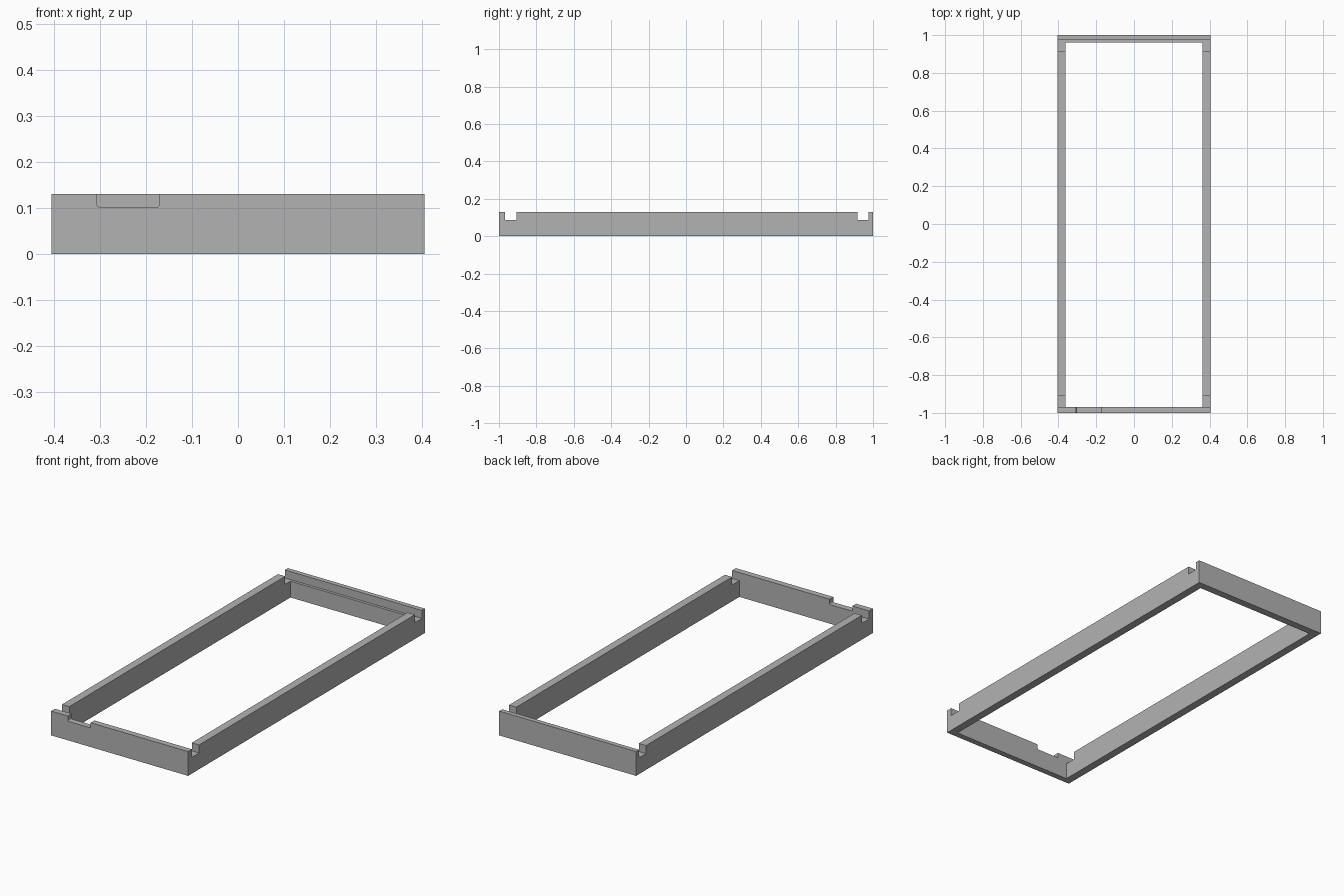
import bpy
import bmesh
from mathutils import Matrix, Vector

default = bpy.data.objects.get("Cube")
if default:
    bpy.data.objects.remove(default, do_unlink=True)

HALF_W, HEIGHT = 0.405, 0.13
OVER = 0.1  # how far cutters reach past the frame

grey = bpy.data.materials.new("plain_grey")
grey.use_nodes = True
colour = (0.45, 0.45, 0.45, 1)
grey.diffuse_color = colour
grey.node_tree.nodes["Principled BSDF"].inputs["Base Color"].default_value = colour


def box(name, low, high, round_bottom=0):
    """Box between two corners, with optional rounded lower edges along y."""
    low, high = Vector(low), Vector(high)
    bm = bmesh.new()
    bmesh.ops.create_cube(bm, size=1, matrix=Matrix.Translation((low + high) / 2)
                          @ Matrix.Diagonal((*(high - low), 1)))
    if round_bottom:
        edges = [e for e in bm.edges
                 if all(abs(v.co.z - low.z) < 1e-5 for v in e.verts)
                 and abs(e.verts[0].co.x - e.verts[1].co.x) < 1e-5]
        bmesh.ops.bevel(bm, geom=edges, offset=round_bottom, segments=4,
                        profile=0.5, affect='EDGES')
    mesh = bpy.data.meshes.new(name)
    bm.to_mesh(mesh)
    bm.free()
    mesh.materials.append(grey)
    obj = bpy.data.objects.new(name, mesh)
    bpy.context.collection.objects.link(obj)
    return obj


# Solid block that becomes the rectangular frame
frame = box("frame", (-HALF_W, -1, 0), (HALF_W, 1, HEIGHT))

top = HEIGHT + OVER
side = HALF_W + OVER
cutters = [
    # Large central opening
    box("opening_cutter", (-0.362, -0.968, -OVER), (0.362, 0.96, top)),
    # Cross slots near the front and back walls
    box("front_slot_cutter", (-side, -0.968, 0.087), (side, -0.907, top)),
    box("back_slot_cutter", (-side, 0.916, 0.087), (side, 0.975, top)),
    # Rounded finger notch in the front wall
    box("notch_cutter", (-0.306, -1 - OVER, 0.102), (-0.171, -0.94, top), 0.005),
]

for cutter in cutters:
    cutter.hide_render = True
    mod = frame.modifiers.new(cutter.name, 'BOOLEAN')
    mod.operation = 'DIFFERENCE'
    mod.solver = 'EXACT'
    mod.object = cutter

# Bake the cuts and discard the helpers
bpy.context.view_layer.update()
graph = bpy.context.evaluated_depsgraph_get()
frame.data = bpy.data.meshes.new_from_object(frame.evaluated_get(graph))
frame.data.name = "frame"
frame.modifiers.clear()
for cutter in cutters:
    bpy.data.objects.remove(cutter, do_unlink=True)
